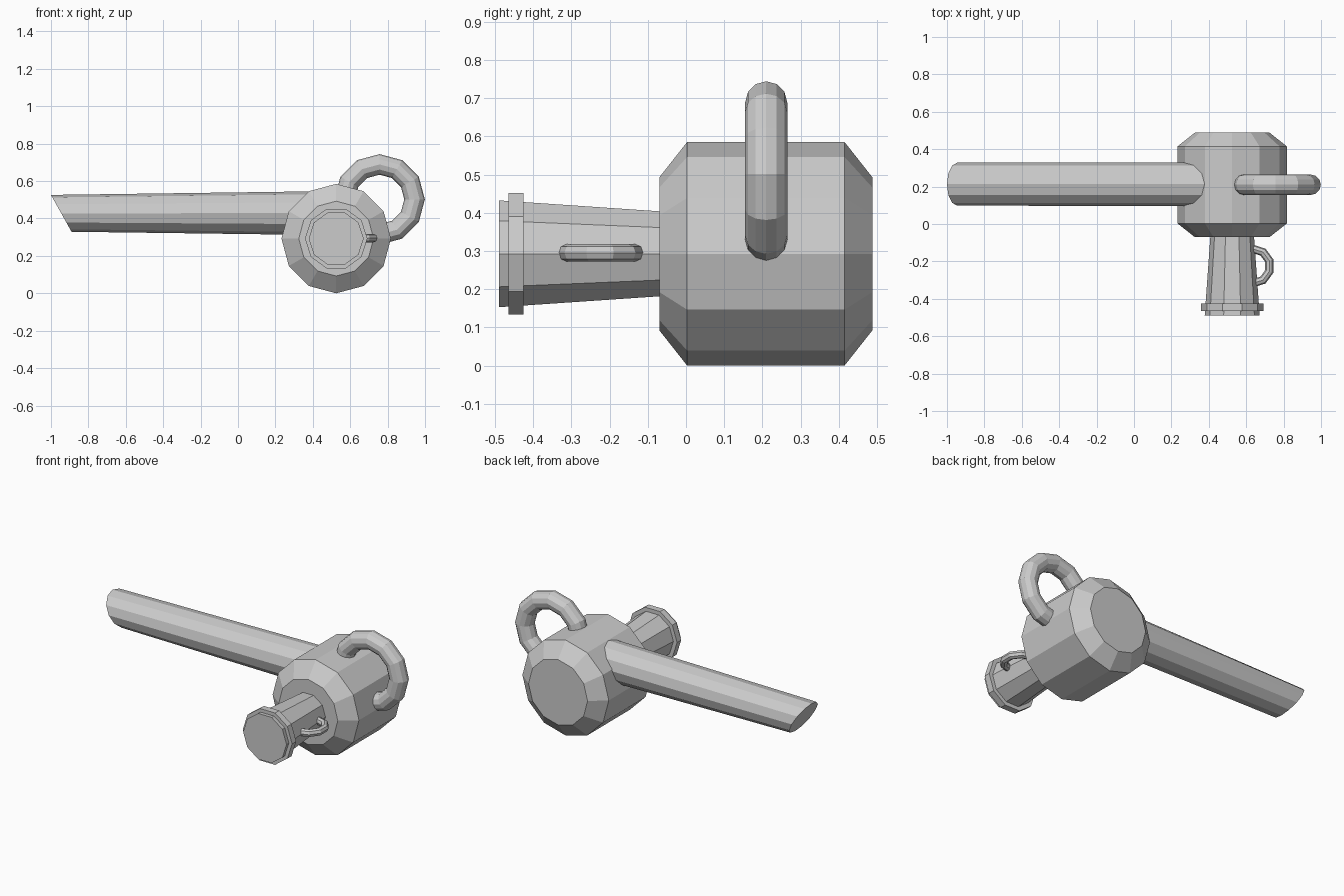
import bpy, bmesh
from math import sin, cos, pi

if "Cube" in bpy.data.objects:
    bpy.data.objects.remove(bpy.data.objects["Cube"])

CX, CZ = 0.525, 0.2925   # shared axis of body and neck, running along y


def finish(name, bm):
    bmesh.ops.recalc_face_normals(bm, faces=bm.faces)
    me = bpy.data.meshes.new(name)
    bm.to_mesh(me)
    bm.free()
    ob = bpy.data.objects.new(name, me)
    bpy.context.collection.objects.link(ob)
    return ob


def loft(name, rings):
    """Skin a list of equal-length point rings and cap both ends."""
    bm = bmesh.new()
    loops = [[bm.verts.new(p) for p in ring] for ring in rings]
    n = len(loops[0])
    for a, b in zip(loops, loops[1:]):
        for i in range(n):
            j = (i + 1) % n
            bm.faces.new((a[i], a[j], b[j], b[i]))
    bm.faces.new(loops[0])
    bm.faces.new(loops[-1])
    return finish(name, bm)


def lathe_y(name, profile, n):
    """Revolve (y, radius) pairs around the shared axis."""
    return loft(name, [[(CX + r * cos(2 * pi * i / n), y, CZ + r * sin(2 * pi * i / n))
                        for i in range(n)] for y, r in profile])


def ring(name, loc, rot, major, minor, n_major, n_minor):
    bpy.ops.mesh.primitive_torus_add(location=loc, rotation=rot, major_radius=major,
                                     minor_radius=minor, major_segments=n_major,
                                     minor_segments=n_minor)
    bpy.context.object.name = name


# Barrel-shaped body with chamfered ends
lathe_y("body", [(-0.07, 0.2), (0.003, 0.2925), (0.415, 0.2925), (0.488, 0.2)], 12)

# Flared neck and the band around its mouth
lathe_y("neck", [(-0.04, 0.115), (-0.07, 0.117), (-0.49, 0.147)], 10)
lathe_y("neck_band", [(-0.425, 0.167), (-0.465, 0.167)], 10)

# Long spout with a slanted tip; the inner end is buried in the body
angles = [2 * pi * i / 12 for i in range(12)]
tip = [(-0.945 - 0.055 * sin(a), 0.213 + 0.115 * cos(a), 0.4275 + 0.0985 * sin(a)) for a in angles]
root = [(0.40, 0.213 + 0.1165 * cos(a), 0.4285 + 0.1165 * sin(a)) for a in angles]
loft("spout", [tip, root])

# Large ring handle on the body, small ring handle on the neck
ring("large_handle", (0.757, 0.21, 0.502), (pi / 2, 0, 0), 0.187, 0.055, 12, 12)
ring("small_handle", (0.636, -0.225, 0.295), (0, 0, pi / 10), 0.092, 0.023, 10, 8)
